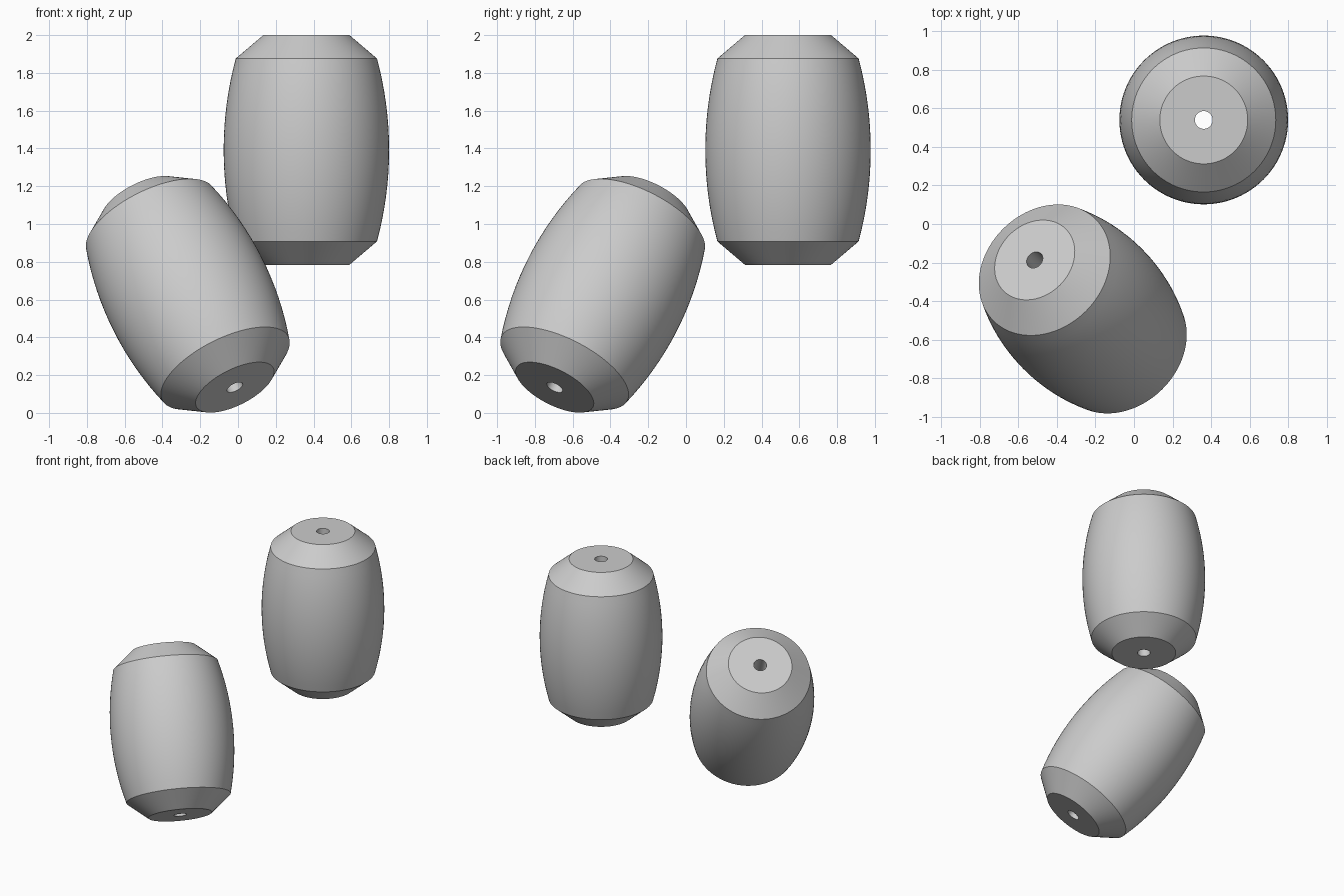
import bpy, bmesh, math
from mathutils import Matrix, Vector

if "Cube" in bpy.data.objects:
    bpy.data.objects.remove(bpy.data.objects["Cube"])

HALF, RIM_Z = 0.608, 0.484                                # half heights of bead and belly
BELLY_R, RIM_R, END_R, HOLE_R = 0.438, 0.374, 0.228, 0.046
ARC_STEPS, SIDES = 16, 96

grey = bpy.data.materials.new("plain grey")
grey.use_nodes = True
colour = (0.6, 0.6, 0.6, 1)
grey.diffuse_color = colour
grey.node_tree.nodes["Principled BSDF"].inputs["Base Color"].default_value = colour


def bead_profile():
    """Closed radius/height outline: hole, flat end, cone, bulging belly, cone, flat end."""
    sag = BELLY_R - RIM_R
    arc_r = (RIM_Z ** 2 + sag ** 2) / (2 * sag)
    sweep = math.asin(RIM_Z / arc_r)
    belly = []
    for i in range(ARC_STEPS + 1):
        a = sweep * (2 * i / ARC_STEPS - 1)
        belly.append((BELLY_R - arc_r * (1 - math.cos(a)), arc_r * math.sin(a)))
    return [(HOLE_R, -HALF), (END_R, -HALF), *belly, (END_R, HALF), (HOLE_R, HALF)]


def make_bead(name, centre, axis):
    bm = bmesh.new()
    verts = [bm.verts.new((r, 0, z)) for r, z in bead_profile()]
    edges = [bm.edges.new((v, verts[i - 1])) for i, v in enumerate(verts)]
    bmesh.ops.spin(bm, geom=verts + edges, cent=(0, 0, 0), axis=(0, 0, 1),
                   angle=math.tau, steps=SIDES, use_merge=True)
    bmesh.ops.remove_doubles(bm, verts=bm.verts, dist=0.0001)
    bmesh.ops.recalc_face_normals(bm, faces=bm.faces)
    mesh = bpy.data.meshes.new(name)
    bm.to_mesh(mesh)
    bm.free()
    mesh.materials.append(grey)
    bead = bpy.data.objects.new(name, mesh)
    bpy.context.collection.objects.link(bead)
    turn = Vector((0, 0, 1)).rotation_difference(Vector(axis))
    bead.matrix_world = Matrix.Translation(centre) @ turn.to_matrix().to_4x4()
    bpy.ops.object.select_all(action='DESELECT')
    bead.select_set(True)
    bpy.context.view_layer.objects.active = bead
    bpy.ops.object.shade_smooth_by_angle(angle=math.radians(20))


# Upright barrel bead and the leaning one
make_bead("upright_barrel", (0.362, 0.54, 1.392), (0, 0, 1))
make_bead("leaning_barrel", (-0.266, -0.441, 0.628), (-0.41, 0.418, 0.81))
